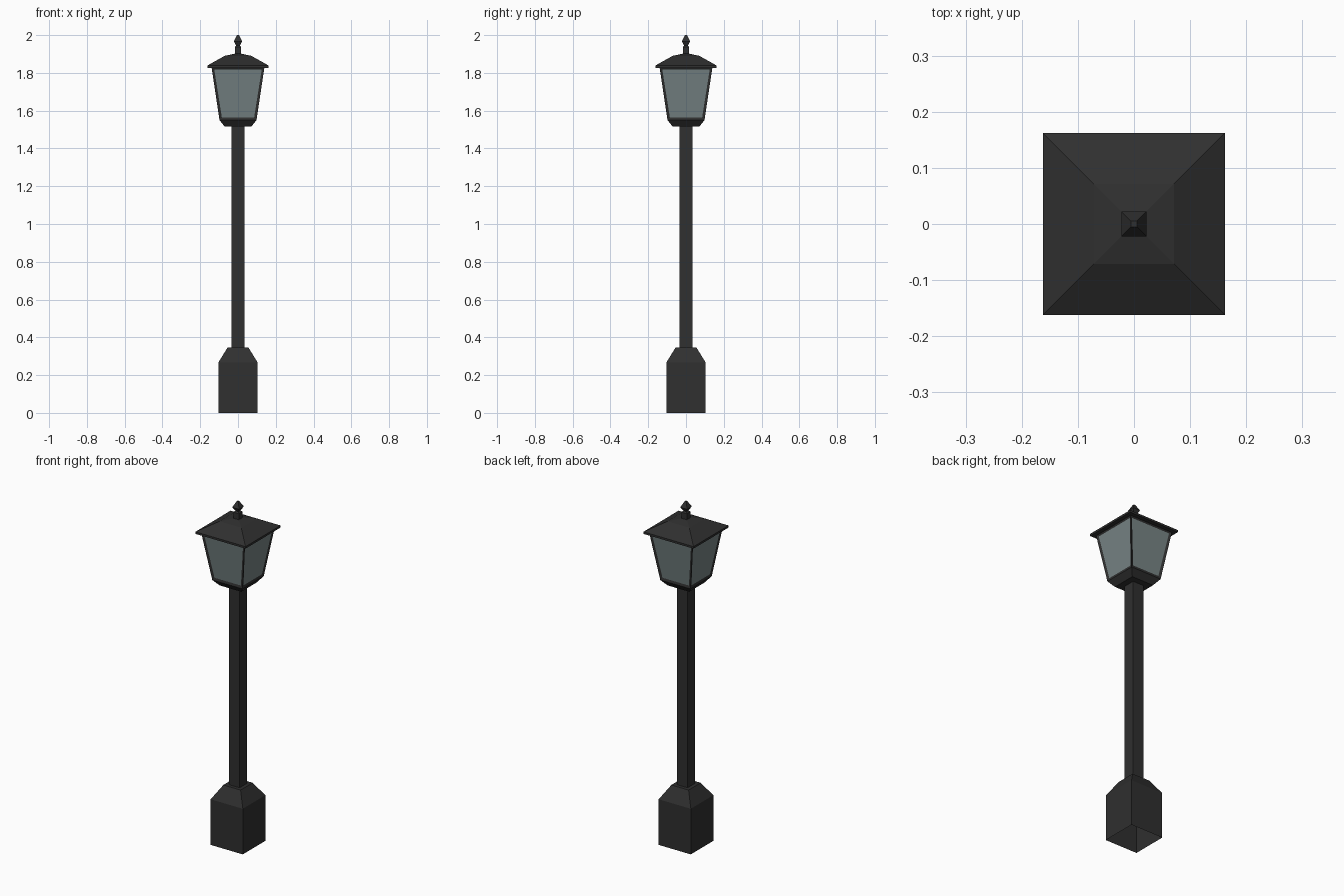
import bpy, bmesh

if "Cube" in bpy.data.objects:
    bpy.data.objects.remove(bpy.data.objects["Cube"])


def material(name, rgb):
    m = bpy.data.materials.new(name)
    m.diffuse_color = (*rgb, 1.0)
    m.use_nodes = True
    m.node_tree.nodes["Principled BSDF"].inputs["Base Color"].default_value = m.diffuse_color
    return m


iron = material("dark_iron", (0.029, 0.029, 0.029))
glass = material("grey_glass", (0.185, 0.233, 0.236))


def square_loft(name, profile, cap_bottom=True, cap_top=True, panes=False):
    """Square rings (half width, height) joined into one flat-faced part."""
    bm = bmesh.new()
    rings = [[bm.verts.new((sx * h, sy * h, z))
              for sx, sy in ((-1, -1), (1, -1), (1, 1), (-1, 1))] for h, z in profile]
    sides = []
    for a, b in zip(rings, rings[1:]):
        for i in range(4):
            j = (i + 1) % 4
            sides.append(bm.faces.new((a[i], a[j], b[j], b[i])))
    if cap_bottom:
        bm.faces.new(rings[0][::-1])
    if cap_top:
        bm.faces.new(rings[-1])
    bm.normal_update()
    if panes:
        # recessed glass pane in each side
        bmesh.ops.inset_individual(bm, faces=sides, thickness=0.019, depth=-0.005)
        for f in sides:
            f.material_index = 1
    me = bpy.data.meshes.new(name)
    bm.to_mesh(me)
    bm.free()
    me.materials.append(iron)
    me.materials.append(glass)
    ob = bpy.data.objects.new(name, me)
    bpy.context.collection.objects.link(ob)
    return ob


# plinth, open underneath, with chamfered shoulder
square_loft("base", [(0.104, 0), (0.104, 0.267), (0.056, 0.345)], cap_bottom=False)
# post
square_loft("post", [(0.035, 0.345), (0.035, 1.515)])
# lantern cup under the glass
square_loft("lantern_cup", [(0.07, 1.515), (0.098, 1.55)])
# tapered frame with four panes
square_loft("lantern_frame", [(0.098, 1.55), (0.14, 1.83)], panes=True)
# roof: thin eave, steep slope, then shallow slope
square_loft("roof", [(0.162, 1.827), (0.162, 1.839), (0.071, 1.89), (0.016, 1.902)])
# finial: stem, collar and pointed tip
square_loft("finial", [(0.017, 1.897), (0.017, 1.937), (0.010, 1.945),
                       (0.022, 1.967), (0.005, 2.0)])
